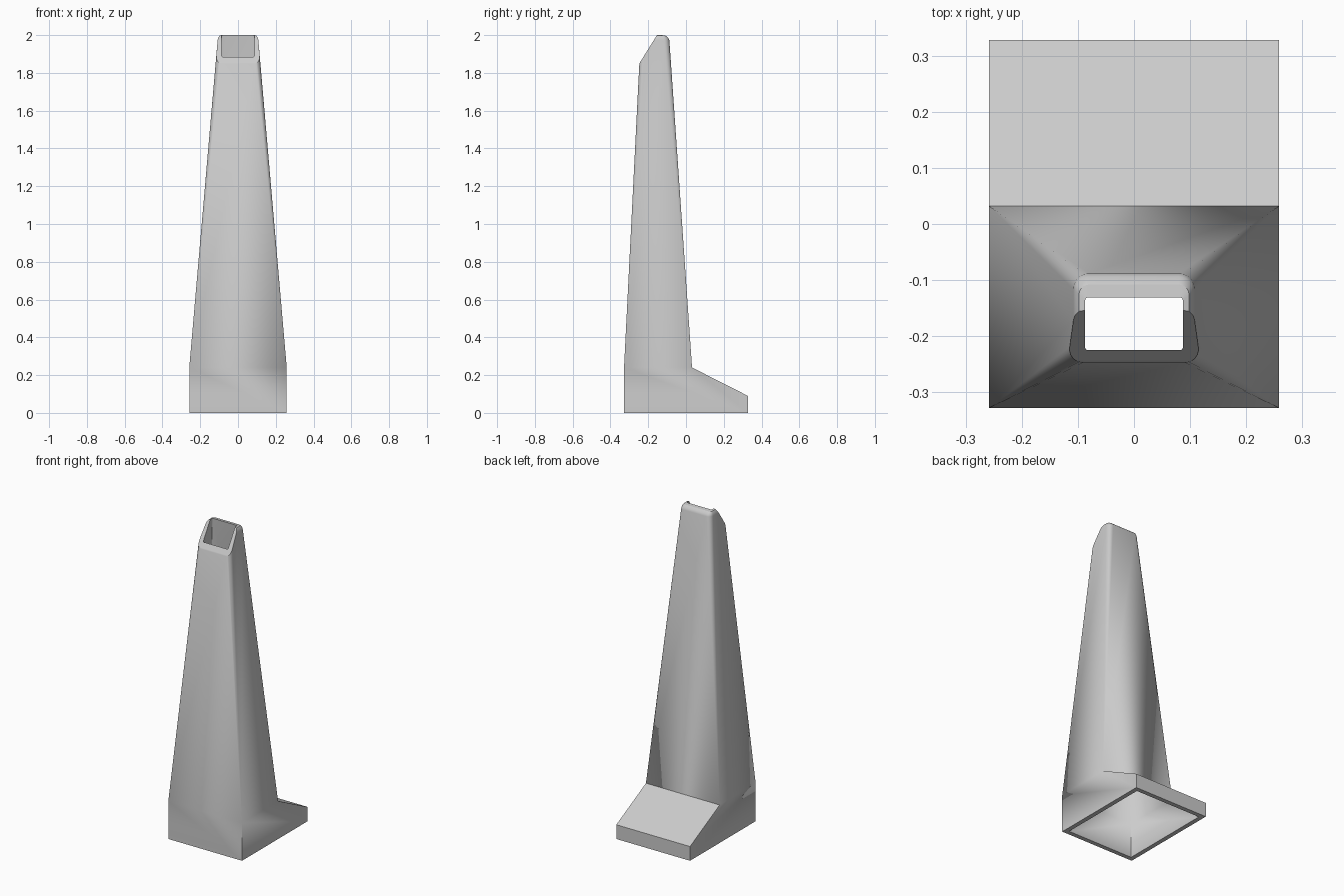
import bpy, bmesh, math

if "Cube" in bpy.data.objects:
    bpy.data.objects.remove(bpy.data.objects["Cube"])

grey = bpy.data.materials.new("concrete grey")
grey.diffuse_color = (0.6, 0.6, 0.6, 1)
grey.use_nodes = True
grey.node_tree.nodes["Principled BSDF"].inputs["Base Color"].default_value = grey.diffuse_color

SEG = 6          # segments per rounded corner
SLOPE = 1.61     # slope of the slanted mouth

bm = bmesh.new()


def ring(hx, y0, y1, r, z_max, flare):
    """Rounded rectangle following the slanted mouth, levelled off at z_max."""
    def height(y):
        return min(1.85 + SLOPE * (y + 0.247), z_max)

    yb = -0.247 + (z_max - 1.85) / SLOPE      # where the slant meets the level back
    half = []
    # right half, from front to back: front corner, break point, back corner
    for i in range(SEG + 1):
        a = -math.pi / 2 + i * math.pi / 2 / SEG
        half.append((hx - r + r * math.cos(a), y0 + r + r * math.sin(a)))
    half.append((hx, min(yb, y1 - r - 0.002)))
    for i in range(SEG + 1):
        a = i * math.pi / 2 / SEG
        half.append((hx - r + r * math.cos(a), y1 - r + r * math.sin(a)))
    pts = [(x + flare * (z_max - height(y)), y, height(y)) for x, y in half]
    pts += [(-x, y, z) for x, y, z in reversed(pts)]
    return [bm.verts.new(p) for p in pts]


def bridge(a, b):
    for i in range(len(a)):
        j = (i + 1) % len(a)
        bm.faces.new((a[i], a[j], b[j], b[i]))


def base(hx, y0, y_step, y1, z_step, z_toe, top):
    """Box base with sloping foot, its four shoulder corners fanned to the top ring."""
    def pair(y, z):
        return [bm.verts.new((s * hx, y, z)) for s in (1, -1)]

    f0, f1 = pair(y0, 0), pair(y0, z_step)
    s, t, b = pair(y_step, z_step), pair(y1, z_toe), pair(y1, 0)
    for p, q in ((f0, f1), (s, t), (t, b)):
        bm.faces.new((p[0], p[1], q[1], q[0]))
    for k in (0, 1):
        bm.faces.new((f0[k], b[k], t[k], s[k], f1[k]))
    n = SEG + 1
    # each top point belongs to one shoulder corner
    owner = [f1[0]] * (n + 1) + [s[0]] * n + [s[1]] * n + [f1[1]] * (n + 1)
    for i in range(len(top)):
        j = (i + 1) % len(top)
        vs = [owner[i], owner[j], top[j], top[i]]
        bm.faces.new(list(dict.fromkeys(vs)))
    return [f0[0], b[0], b[1], f0[1]]


# mouth: outer edge, rounded lip, inner edge
outer = ring(0.108, -0.247, -0.088, 0.028, 1.972, 0.086)
lip_a = ring(0.105, -0.243, -0.094, 0.025, 1.986, 0.075)
lip_b = ring(0.098, -0.236, -0.108, 0.018, 1.997, 0.04)
inner = ring(0.087, -0.225, -0.131, 0.005, 2.0, 0.0)
bridge(outer, lip_a)
bridge(lip_a, lip_b)
bridge(lip_b, inner)

# outer shell, inner cavity and the rim under the base
rim_out = base(0.258, -0.328, 0.032, 0.328, 0.24, 0.09, outer)
rim_in = base(0.23, -0.30, 0.01, 0.30, 0.22, 0.072, inner)
bridge(rim_out, rim_in)

bmesh.ops.recalc_face_normals(bm, faces=bm.faces)
mesh = bpy.data.meshes.new("hollow_tower")
bm.to_mesh(mesh)
bm.free()
mesh.materials.append(grey)
tower = bpy.data.objects.new("hollow_tower", mesh)
bpy.context.collection.objects.link(tower)
bpy.context.view_layer.objects.active = tower
tower.select_set(True)
bpy.ops.object.shade_smooth_by_angle(angle=math.radians(30))
